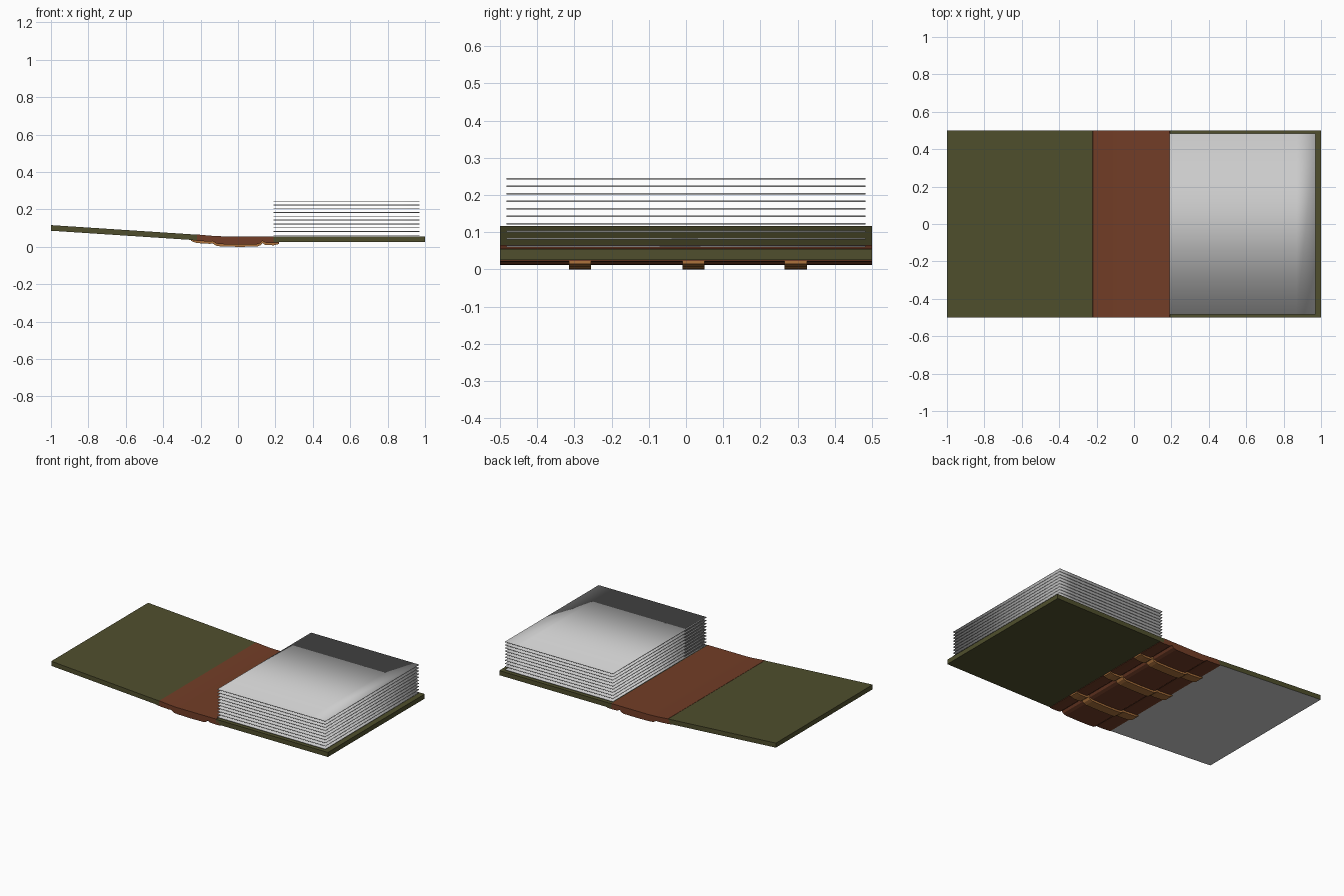
import bpy, bmesh

cube = bpy.data.objects.get("Cube")
if cube:
    bpy.data.objects.remove(cube, do_unlink=True)


def material(name, r, g, b):
    m = bpy.data.materials.new(name)
    m.use_nodes = True
    m.diffuse_color = (r, g, b, 1)
    m.node_tree.nodes["Principled BSDF"].inputs["Base Color"].default_value = (r, g, b, 1)
    return m


olive = material("olive cloth", 0.08, 0.078, 0.026)
brown = material("brown leather", 0.17, 0.047, 0.02)
tan = material("tan leather", 0.42, 0.17, 0.045)
white = material("pale paper", 0.6, 0.6, 0.6)


def strip(name, lower, upper, y0, y1, *mats):
    """Solid made of a lower and an upper profile line, extruded along y."""
    bm = bmesh.new()
    rows = [[(bm.verts.new((x, y, a)), bm.verts.new((x, y, b)))
             for (x, a), (_, b) in zip(lower, upper)] for y in (y0, y1)]
    front, back = rows
    for i in range(len(lower) - 1):
        (a0, b0), (a1, b1) = front[i], front[i + 1]
        (c0, d0), (c1, d1) = back[i], back[i + 1]
        for quad in ((a0, a1, b1, b0), (c0, d0, d1, c1), (a0, c0, c1, a1), (b0, b1, d1, d0)):
            bm.faces.new(quad)
    for i in (0, -1):
        bm.faces.new((front[i][0], front[i][1], back[i][1], back[i][0]))
    bmesh.ops.recalc_face_normals(bm, faces=bm.faces)
    mesh = bpy.data.meshes.new(name)
    bm.to_mesh(mesh)
    bm.free()
    obj = bpy.data.objects.new(name, mesh)
    bpy.context.collection.objects.link(obj)
    for m in mats:
        mesh.materials.append(m)
    return obj


def lift(profile, amount):
    return [(x, z + amount) for x, z in profile]


# Covers: one lies flat, the other is slightly raised at its free edge
flat = [(0.19, 0.025), (1.0, 0.025)]
strip("right_cover", flat, lift(flat, 0.03), -0.5, 0.5, olive)
slope = [(-1.0, 0.086), (-0.22, 0.035)]
left = strip("left_cover", slope, lift(slope, 0.03), -0.5, 0.5, olive, white)
for f in left.data.polygons:
    if f.normal.z < -0.5:
        f.material_index = 1

# Spine with two hinge grooves
under = [(-0.24, 0.035), (-0.22, 0.032), (-0.15, 0.028), (-0.135, 0.03), (-0.115, 0.017),
         (-0.09, 0.014), (0.0, 0.012), (0.1, 0.013), (0.12, 0.02), (0.13, 0.032),
         (0.145, 0.022), (0.19, 0.02), (0.22, 0.022)]
over = [(x, 0.0565 if x > -0.1 else 0.0565 - 0.066 * (x + 0.1)) for x, z in under]
over[0], over[-1] = (-0.24, 0.0365), (0.22, 0.0265)
over[1], over[-2] = (-0.22, 0.066), (0.19, 0.0565)
strip("spine", under, over, -0.5, 0.5, brown)

# Raised bands that wrap round the spine
for i, y in enumerate((-0.285, 0.02, 0.295)):
    outer = [(x, max(z - 0.012, 0.0)) for x, z in under]
    outer[0], outer[-1] = (-0.25, 0.031), (0.22, 0.015)
    strip(f"spine_band_{i + 1}", outer, lift(under, 0.002), y - 0.03, y + 0.03, tan)

# Loose leaves, smooth shaded so their faces roll toward the edges
for i in range(10):
    z = 0.06 + i * 0.0202
    leaf = [(x, z) for x in (0.19, 0.2, 0.87, 0.97)]
    page = strip(f"page_{i + 1}", leaf, lift(leaf, 0.004), -0.483, 0.483, white)
    for f in page.data.polygons:
        f.use_smooth = True
